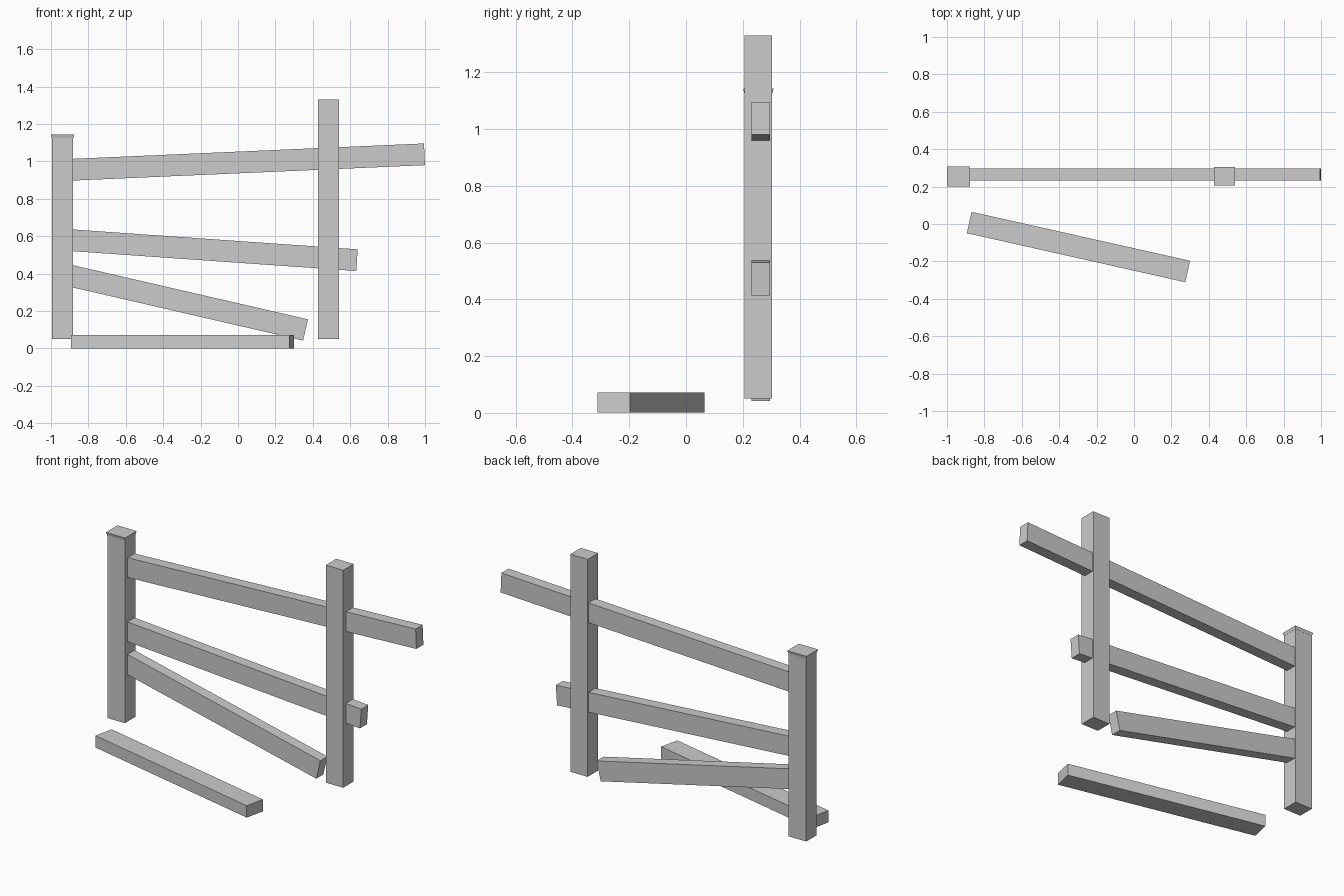
import bpy, bmesh, math
from mathutils import Matrix, Vector

if "Cube" in bpy.data.objects:
    bpy.data.objects.remove(bpy.data.objects["Cube"])


def box(name, center, size, rot=None, flare=(1, 1)):
    """Box with optional rotation; flare scales the bottom face in x and y."""
    bm = bmesh.new()
    bmesh.ops.create_cube(bm, size=1)
    for v in bm.verts:
        if v.co.z < 0:
            v.co.x *= flare[0]
            v.co.y *= flare[1]
        v.co = Vector(a * b for a, b in zip(v.co, size))
    bm.transform(Matrix.Translation(center) @ (rot or Matrix.Identity(4)))
    mesh = bpy.data.meshes.new(name)
    bm.to_mesh(mesh)
    bm.free()
    obj = bpy.data.objects.new(name, mesh)
    bpy.context.collection.objects.link(obj)
    return obj


def rail(name, z_start, end_x, end_z, thick=0.116):
    """Sloping rail: centre height where it leaves the left post, centre of its free end."""
    x0 = -0.88
    slope = (end_z - z_start) / (end_x - x0)
    start = Vector((-0.94, 0.264, z_start - 0.06 * slope))
    end = Vector((end_x, 0.264, end_z))
    turn = Matrix.Rotation(-math.atan(slope), 4, 'Y')
    box(name, (start + end) / 2, ((end - start).length, 0.065, thick), turn)


# Upright posts
box("left_post", (-0.938, 0.255, 0.59), (0.114, 0.097, 1.08))
box("right_post", (0.484, 0.255, 0.69), (0.113, 0.097, 1.28))

# Thin flared cap on the left post
box("left_post_cap", (-0.938, 0.255, 1.134), (0.125, 0.107, 0.018), flare=(0.92, 0.92))

# Rails, leaning at different angles
rail("top_rail", 0.956, 0.997, 1.038)
rail("middle_rail", 0.578, 0.636, 0.472)
rail("loose_lower_rail", 0.385, 0.361, 0.099)

# Fallen plank on the ground
box("fallen_plank", (-0.297, -0.123, 0.036), (1.197, 0.117, 0.07),
    Matrix.Rotation(-0.2207, 4, 'Z'))
